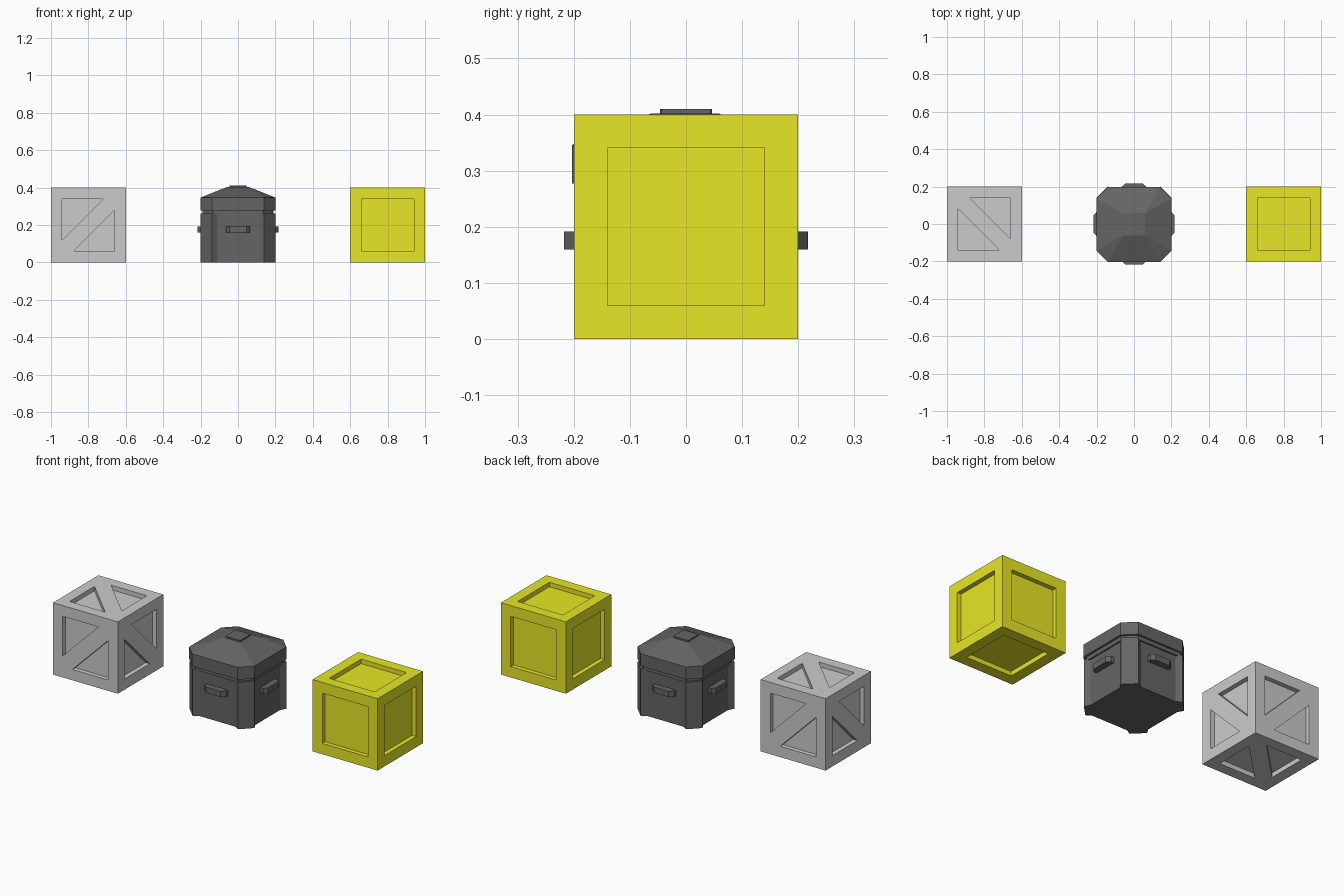
import bpy, bmesh
from math import pi
from mathutils import Matrix, Vector

if "Cube" in bpy.data.objects:
    bpy.data.objects.remove(bpy.data.objects["Cube"])

RIM, DEPTH = 0.06, 0.025


def material(name, rgb):
    m = bpy.data.materials.new(name)
    m.diffuse_color = (*rgb, 1)
    m.use_nodes = True
    m.node_tree.nodes["Principled BSDF"].inputs["Base Color"].default_value = m.diffuse_color
    return m


def finish(bm, name, loc=(0, 0, 0), mat=None):
    bmesh.ops.recalc_face_normals(bm, faces=bm.faces[:])
    me = bpy.data.meshes.new(name)
    bm.to_mesh(me)
    bm.free()
    ob = bpy.data.objects.new(name, me)
    ob.location = loc
    if mat:
        me.materials.append(mat)
    bpy.context.collection.objects.link(ob)
    return ob


def crate(name, x, braced, mat=None):
    """Cube with recessed panels; a braced one keeps a diagonal strut per side."""
    bm = bmesh.new()
    bmesh.ops.create_cube(bm, size=0.4)
    panels = bm.faces[:]
    bmesh.ops.inset_individual(bm, faces=panels, thickness=RIM, use_even_offset=True)
    if braced:
        recesses = []
        for f in panels:
            c, n = f.calc_center_median(), f.normal.copy()
            # struts join the alternating corners of the cube
            corner = next(v.co for v in f.verts if v.co.x * v.co.y * v.co.z < 0)
            side = (corner - c).cross(n).normalized()
            geom = [f] + f.edges[:] + f.verts[:]
            for s in (-1, 1):
                geom = bmesh.ops.bisect_plane(bm, geom=geom, dist=1e-5,
                                              plane_co=c + side * s * RIM * 0.7071,
                                              plane_no=side)["geom"]
        recesses = [f for f in bm.faces if len(f.verts) == 3]
    else:
        recesses = panels
    bmesh.ops.inset_individual(bm, faces=recesses, thickness=0, depth=-DEPTH)
    return finish(bm, name, (x, 0, 0.2), mat)


def loft(name, rings, mat, loc=(0, 0, 0), turn=0):
    """Skin a stack of (outline, z) rings and cap both ends."""
    bm = bmesh.new()
    loops = [[bm.verts.new((px, py, z)) for px, py in outline] for outline, z in rings]
    n = len(loops[0])
    for a, b in zip(loops, loops[1:]):
        for i in range(n):
            j = (i + 1) % n
            bm.faces.new((a[i], a[j], b[j], b[i]))
    bm.faces.new(loops[0][::-1])
    bm.faces.new(loops[-1])
    bm.transform(Matrix.Rotation(turn, 4, 'Z'))
    return finish(bm, name, loc, mat)


def four_sided(side):
    """Repeat the outline of one side around all four sides."""
    return [tuple((Matrix.Rotation(k * pi / 2, 2) @ Vector(p)))
            for k in range(4) for p in side]


def octagon(r, cut):
    return four_sided([(-r + cut, -r), (r - cut, -r)])


yellow = material("yellow", (0.8, 0.8, 0.02))
dark = material("dark", (0.13, 0.13, 0.13))

# crates
crate("braced_crate", -0.8, True)
crate("panelled_crate", 0.8, False, yellow)

# bin body with corner posts and recessed sides
posts = four_sided([(-0.14, -0.2), (-0.11, -0.182), (0.11, -0.182), (0.14, -0.2)])
loft("bin_body", [(posts, 0), (posts, 0.262)], dark)

# groove under the lid
neck = octagon(0.19, 0.057)
loft("bin_neck", [(neck, 0.255), (neck, 0.285)], dark)

# lid with sloping top
rim = octagon(0.201, 0.061)
loft("bin_lid", [(rim, 0.277), (rim, 0.346), (octagon(0.06, 0.002), 0.402)],
     dark, (0, -0.002, 0))

# lid cap
cap = octagon(0.046, 0.002)
loft("lid_cap", [(cap, 0.395), (cap, 0.41)], dark)

# handles on the four sides
grip = [(-0.065, -0.178), (-0.065, -0.2), (-0.045, -0.217),
        (0.045, -0.217), (0.065, -0.2), (0.065, -0.178)]
for k, side in enumerate(("front", "right", "back", "left")):
    loft(side + "_handle", [(grip, 0.16), (grip, 0.192)], dark, turn=k * pi / 2)
